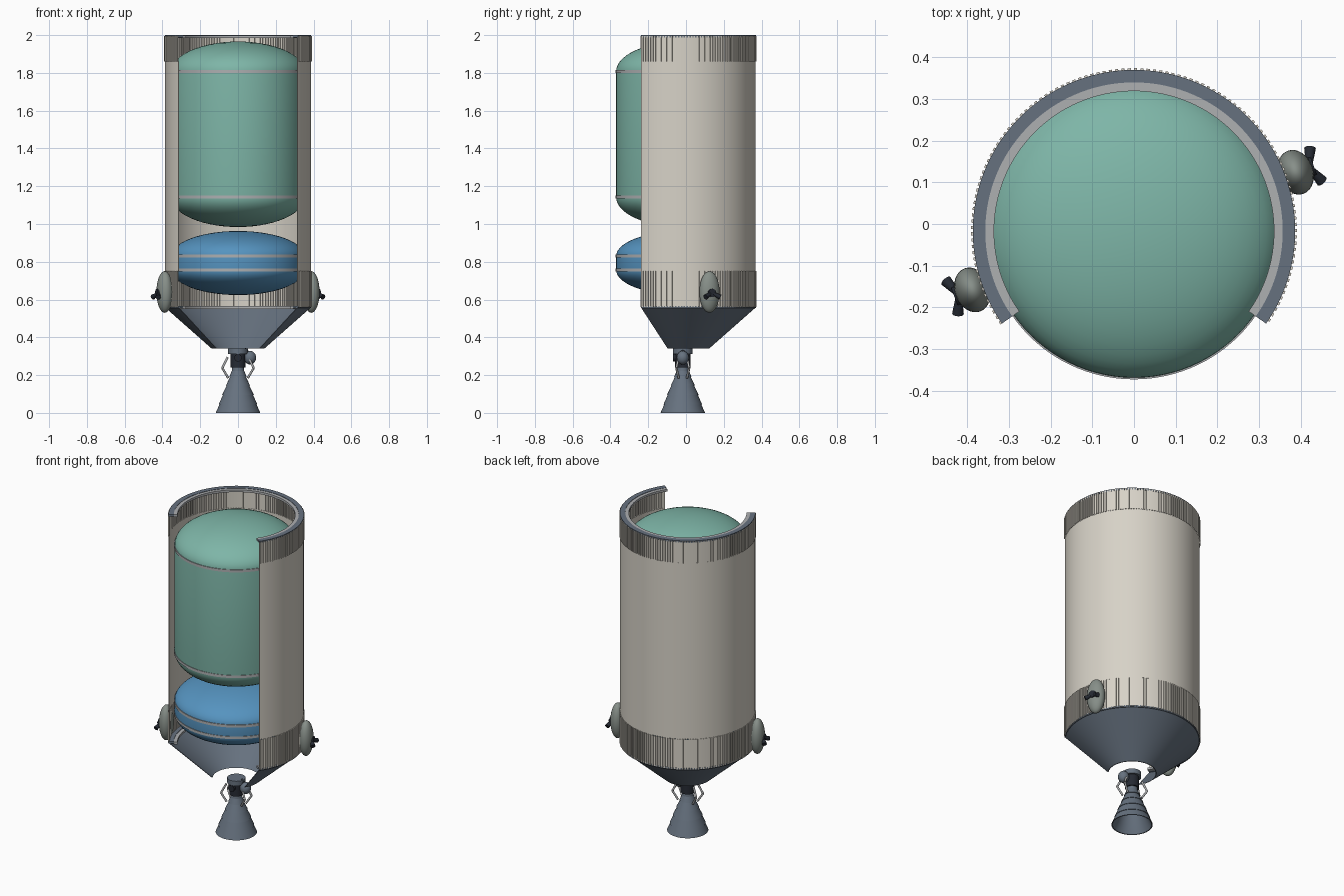
import bpy, bmesh
from math import sin, cos, pi, radians
from mathutils import Vector, Matrix

cube = bpy.data.objects.get("Cube")
if cube:
    bpy.data.objects.remove(cube)

CY = -0.017                                  # y of the main axis
ARC = (radians(-35), radians(215))           # wall sweep, open at the front


def material(name, r, g, b):
    col = [(c / 255) ** 2.2 for c in (r, g, b)] + [1]
    m = bpy.data.materials.new(name)
    m.use_nodes = True
    m.diffuse_color = col
    m.node_tree.nodes["Principled BSDF"].inputs["Base Color"].default_value = col
    return m


CREAM = material("cream wall", 214, 209, 198)
GREEN = material("sea green tank", 125, 180, 166)
BLUE = material("blue tank", 86, 146, 190)
STEEL = material("blue grey steel", 102, 113, 126)
SILVER = material("silver trim", 172, 174, 176)
OLIVE = material("grey pod", 134, 142, 136)
DARK = material("dark metal", 42, 46, 54)


def finish(name, bm, mat):
    bmesh.ops.remove_doubles(bm, verts=bm.verts, dist=1e-5)
    bmesh.ops.recalc_face_normals(bm, faces=bm.faces)
    me = bpy.data.meshes.new(name)
    bm.to_mesh(me)
    bm.free()
    me.materials.append(mat)
    ob = bpy.data.objects.new(name, me)
    bpy.context.collection.objects.link(ob)
    bpy.ops.object.select_all(action='DESELECT')
    ob.select_set(True)
    bpy.context.view_layer.objects.active = ob
    bpy.ops.object.shade_smooth_by_angle(angle=radians(30))
    return ob


def revolve(name, profile, mat, arc=None, closed=True, seg=96, columns=None):
    """Turn an (r, z) profile about the main axis; columns are (angle, radius offset)."""
    bm = bmesh.new()
    if columns is None:
        a0, a1 = arc or (0, 2 * pi)
        columns = [(a0 + (a1 - a0) * i / seg, 0) for i in range(seg + 1)]
    rows = [[bm.verts.new(((r + d) * cos(a), CY + (r + d) * sin(a), z)) for r, z in profile]
            for a, d in columns]
    n = len(profile)
    for p, q in zip(rows, rows[1:]):
        for i in range(n if closed else n - 1):
            j = (i + 1) % n
            bm.faces.new((p[i], q[i], q[j], p[j]))
    if arc and closed:
        bm.faces.new(rows[0])
        bm.faces.new(rows[-1])
    return finish(name, bm, mat)


def box_profile(r0, r1, z0, z1):
    return [(r0, z0), (r1, z0), (r1, z1), (r0, z1)]


def ball(name, loc, scale, mat, turn=0):
    bm = bmesh.new()
    mtx = Matrix.Translation(loc) @ Matrix.Rotation(turn, 4, 'Z') @ Matrix.Diagonal((*scale, 1))
    bmesh.ops.create_uvsphere(bm, u_segments=32, v_segments=20, radius=1, matrix=mtx)
    return finish(name, bm, mat)


def rod(name, a, b, r0, r1, mat):
    a, b = Vector(a), Vector(b)
    d = b - a
    bm = bmesh.new()
    mtx = Matrix.Translation((a + b) / 2) @ d.to_track_quat('Z', 'Y').to_matrix().to_4x4()
    bmesh.ops.create_cone(bm, cap_ends=True, segments=16, radius1=r0, radius2=r1,
                          depth=d.length, matrix=mtx)
    return finish(name, bm, mat)


# Cutaway outer wall
revolve("outer_wall", box_profile(0.382, 0.386, 0.75, 1.86), CREAM, ARC)


# Corrugated bands at the top and bottom of the wall
def corrugated(name, z0, z1, ribs=112):
    step = (ARC[1] - ARC[0]) / ribs
    cols = []
    for k in range(ribs):
        a = ARC[0] + k * step
        cols += [(a, 0), (a + step * 0.5, 0), (a + step * 0.5, 0.006), (a + step, 0.006)]
    revolve(name, box_profile(0.381, 0.385, z0, z1), CREAM, ARC, columns=cols)


corrugated("upper_ribbed_band", 1.86, 1.995)
corrugated("lower_ribbed_band", 0.56, 0.75)

# End rings with a silver inner lip
for label, z in (("upper", 1.988), ("lower", 0.555)):
    revolve(label + "_ring", box_profile(0.357, 0.387, z, z + 0.012), STEEL, ARC)
    revolve(label + "_ring_lip", box_profile(0.336, 0.357, z - 0.004, z + 0.010), SILVER, ARC)

# Tapered skirt under the wall
revolve("tapered_skirt", [(0.135, 0.34), (0.139, 0.34), (0.386, 0.558), (0.380, 0.558)], STEEL, ARC)


# Domed tanks with thin weld bands
def tank(name, z0, z1, dome, mat, r=0.353, n=14):
    quarter = [pi / 2 * i / n for i in range(n + 1)]
    low = [(r * sin(t), z0 - dome * cos(t)) for t in quarter]
    high = [(r * cos(t), z1 + dome * sin(t)) for t in quarter]
    revolve(name, low + high, mat, closed=False)
    for label, z in (("_lower_band", z0), ("_upper_band", z1)):
        revolve(name + label, box_profile(r - 0.01, r + 0.003, z - 0.008, z + 0.008), SILVER)


tank("large_tank", 1.142, 1.808, 0.158, GREEN)
tank("small_tank", 0.757, 0.830, 0.133, BLUE)

# Engine bell: overlapping flared sections, hollow inside
bell = [(0.118, 0.0), (0.098, 0.045), (0.102, 0.045), (0.080, 0.095), (0.084, 0.095),
        (0.060, 0.145), (0.064, 0.145), (0.042, 0.190), (0.046, 0.190), (0.032, 0.225)]
inner = [(0.024, 0.225), (0.052, 0.145), (0.090, 0.045), (0.112, 0.0)]
revolve("engine_bell", bell + inner, STEEL, seg=48)

# Engine head
revolve("engine_throat", [(0, 0.215), (0.034, 0.215), (0.030, 0.25), (0, 0.25)], STEEL, closed=False, seg=32)
revolve("engine_chamber", [(0, 0.24), (0.040, 0.24), (0.040, 0.315), (0, 0.315)], DARK, closed=False, seg=32)
revolve("engine_mount", [(0, 0.312), (0.052, 0.312), (0.052, 0.342), (0, 0.342)], STEEL, closed=False, seg=32)
ball("turbopump", (0.064, CY, 0.292), (0.032, 0.032, 0.036), STEEL)
rod("turbopump_pipe", (0.064, CY, 0.30), (0.03, CY, 0.335), 0.014, 0.014, DARK)
rod("side_valve", (0, CY, 0.292), (0, CY - 0.052, 0.292), 0.020, 0.020, DARK)

# Bent support pipes around the chamber
for sx in (-1, 1):
    for sy in (-1, 1):
        pts = [(sx * x, CY + sy * y, z)
               for x, y, z in ((0.055, 0.022, 0.295), (0.083, 0.034, 0.237), (0.052, 0.022, 0.185))]
        for a, b in zip(pts, pts[1:]):
            rod("support_pipe", a, b, 0.006, 0.006, SILVER)

# Control thruster pods on opposite sides
for label, angle in (("left", radians(20)), ("right", radians(200))):
    out = Vector((cos(angle), sin(angle), 0))
    side = Vector((-sin(angle), cos(angle), 0))
    base = Vector((0, CY, 0.64)) + out * 0.413
    ball(label + "_pod", base, (0.042, 0.055, 0.11), OLIVE, angle)
    hub = base + out * 0.034 - Vector((0, 0, 0.005))
    rod(label + "_thruster_hub", hub - out * 0.02, hub + out * 0.012, 0.026, 0.022, DARK)
    for s in (-1, 1):
        tip = hub + side * s * 0.042 + out * 0.018 - Vector((0, 0, 0.022))
        rod(label + "_thruster_nozzle", hub, tip, 0.007, 0.014, DARK)
